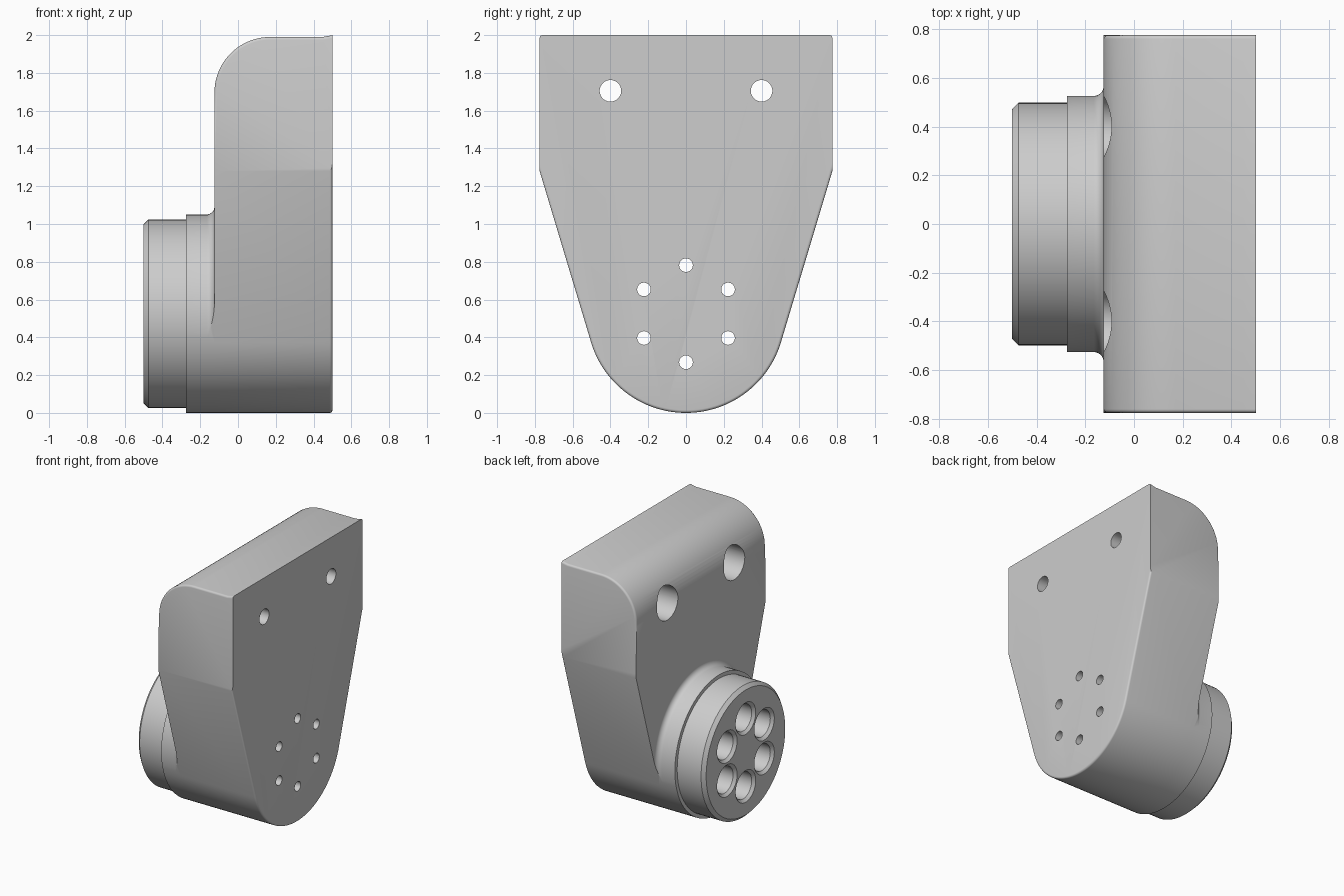
import bpy, bmesh, math

cube = bpy.data.objects.get("Cube")
if cube:
    bpy.data.objects.remove(cube, do_unlink=True)

AXIS_Z = 0.525      # height of the boss axis
R = 0.525           # radius of the rounded foot
HALF = 0.775        # half width of the plate
SHOULDER = 1.28     # height where the taper begins
GREY = (0.61, 0.61, 0.61, 1)

grey = bpy.data.materials.new("plain grey")
grey.use_nodes = True
grey.diffuse_color = GREY
grey.node_tree.nodes["Principled BSDF"].inputs["Base Color"].default_value = GREY


def arc(cx, cy, r, start, end, n):
    angles = [start + (end - start) * i / n for i in range(n + 1)]
    return [(cx + r * math.cos(a), cy + r * math.sin(a)) for a in angles]


def finish(name, bm):
    bmesh.ops.recalc_face_normals(bm, faces=bm.faces)
    if bm.calc_volume(signed=True) < 0:
        bmesh.ops.reverse_faces(bm, faces=bm.faces)
    mesh = bpy.data.meshes.new(name)
    bm.to_mesh(mesh)
    bm.free()
    mesh.materials.append(grey)
    ob = bpy.data.objects.new(name, mesh)
    bpy.context.collection.objects.link(ob)
    return ob


def prism(name, place, a, b, pts, bevel=0, rule=None):
    """Extrude a profile between a and b, rounding the edges that obey the rule."""
    bm = bmesh.new()
    ends = [[bm.verts.new(place(p, t)) for p in pts] for t in (a, b)]
    n = len(pts)
    bm.faces.new(ends[0][::-1])
    bm.faces.new(ends[1])
    for i in range(n):
        j = (i + 1) % n
        bm.faces.new((ends[0][i], ends[0][j], ends[1][j], ends[1][i]))
    bmesh.ops.recalc_face_normals(bm, faces=bm.faces)
    if bevel:
        edges = [e for e in bm.edges if rule(e)]
        bmesh.ops.bevel(bm, geom=edges, offset=bevel, segments=4,
                        profile=0.5, affect='EDGES')
    return finish(name, bm)


def lathe(name, profile, y=0, z=AXIS_Z, n=96, closed=False):
    """Turn an (x, radius) profile about an axis parallel to x."""
    bm = bmesh.new()
    rings = []
    for k in range(n):
        a = math.tau * k / n
        rings.append([bm.verts.new((x, y + r * math.cos(a), z + r * math.sin(a)))
                      for x, r in profile])
    for k in range(n):
        p, q = rings[k], rings[(k + 1) % n]
        for i in range(len(profile) - (0 if closed else 1)):
            j = (i + 1) % len(profile)
            bm.faces.new((p[i], p[j], q[j], q[i]))
    if not closed:
        for i in (0, -1):
            bm.faces.new([ring[i] for ring in rings])
    return finish(name, bm)


def boolean(ob, tool, operation):
    mod = ob.modifiers.new("cut", 'BOOLEAN')
    mod.operation = operation
    mod.solver = 'EXACT'
    mod.object = tool
    bpy.context.view_layer.objects.active = ob
    bpy.ops.object.modifier_apply(modifier=mod.name)


def discard(ob):
    bpy.data.objects.remove(ob, do_unlink=True)


def along_x(p, t):
    return (t, p[0], p[1])


def along_y(p, t):
    return (p[0], t, p[1])


# Tapered outline: two straight flanks tangent to the round foot
rise = SHOULDER - AXIS_Z
tangent = math.atan2(rise, HALF) - math.acos(R / math.hypot(rise, HALF))
foot = arc(0, AXIS_Z, R, -math.pi - tangent, tangent, 72)
top = 2.2
wide = foot[-1][0] + (top - foot[-1][1]) * math.tan(-tangent)
outline = foot + [(wide, top), (-wide, top)]

# Main block: upright slab with a big rounded top edge, trimmed to the taper
slab = [(0.6, -0.1), (0.6, 2.0), (0.5, 2.0), (0.45, 1.99)]
slab += arc(0.17, 1.695, 0.295, math.pi / 2, math.pi, 20) + [(-0.125, -0.1)]


def crown_edge(e):
    a, b = e.verts
    return abs(a.co.y - b.co.y) < 1e-5 and min(a.co.z, b.co.z) > 1.6


def back_edge(e):
    return all(v.co.x > 0.49 for v in e.verts)


block = prism("main_block", along_y, -HALF, HALF, slab, 0.015, crown_edge)
taper = prism("taper", along_x, -0.3, 0.5, outline, 0.015, back_edge)
boolean(block, taper, 'INTERSECT')
discard(taper)

# Boss root: round collar with a concave fillet, clipped by the same outline
boss = prism("boss_root", along_x, -0.275, -0.1245, outline)
flare = arc(-0.165, R + 0.041, 0.04, -math.pi / 2, 0, 10)
ring = lathe("ring", [(-0.4, 3), (-0.4, R + 0.001)] + flare
             + [(-0.1, R + 0.041), (-0.1, 3)], closed=True)
boolean(boss, ring, 'DIFFERENCE')
discard(ring)

# End collar with a chamfered rim
collar = lathe("end_collar", [(-0.5, 0.473), (-0.475, 0.498), (-0.274, 0.498)])

# Counterbored holes: two for mounting, six in a circle through the boss
cutters = [lathe("mount_hole", [(-0.6, 0.125), (0.35, 0.125), (0.35, 0.057), (0.7, 0.057)],
                 side * 0.4, 1.705, 48) for side in (-1, 1)]
for y, z in arc(0, AXIS_Z, 0.257, math.pi / 2, math.pi * 13 / 6, 5):
    cutters.append(lathe("boss_hole", [(-0.6, 0.12), (-0.5, 0.12), (-0.48, 0.1),
                                       (0.3, 0.1), (0.3, 0.036), (0.7, 0.036)], y, z, 40))
for i, cutter in enumerate(cutters):
    for part in ([block] if i < 2 else [block, boss, collar]):
        boolean(part, cutter, 'DIFFERENCE')
for cutter in cutters:
    discard(cutter)

# Smooth shading with crisp edges
for part in (block, boss, collar):
    bpy.ops.object.select_all(action='DESELECT')
    part.select_set(True)
    bpy.context.view_layer.objects.active = part
    bpy.ops.object.shade_smooth_by_angle(angle=math.radians(30))
